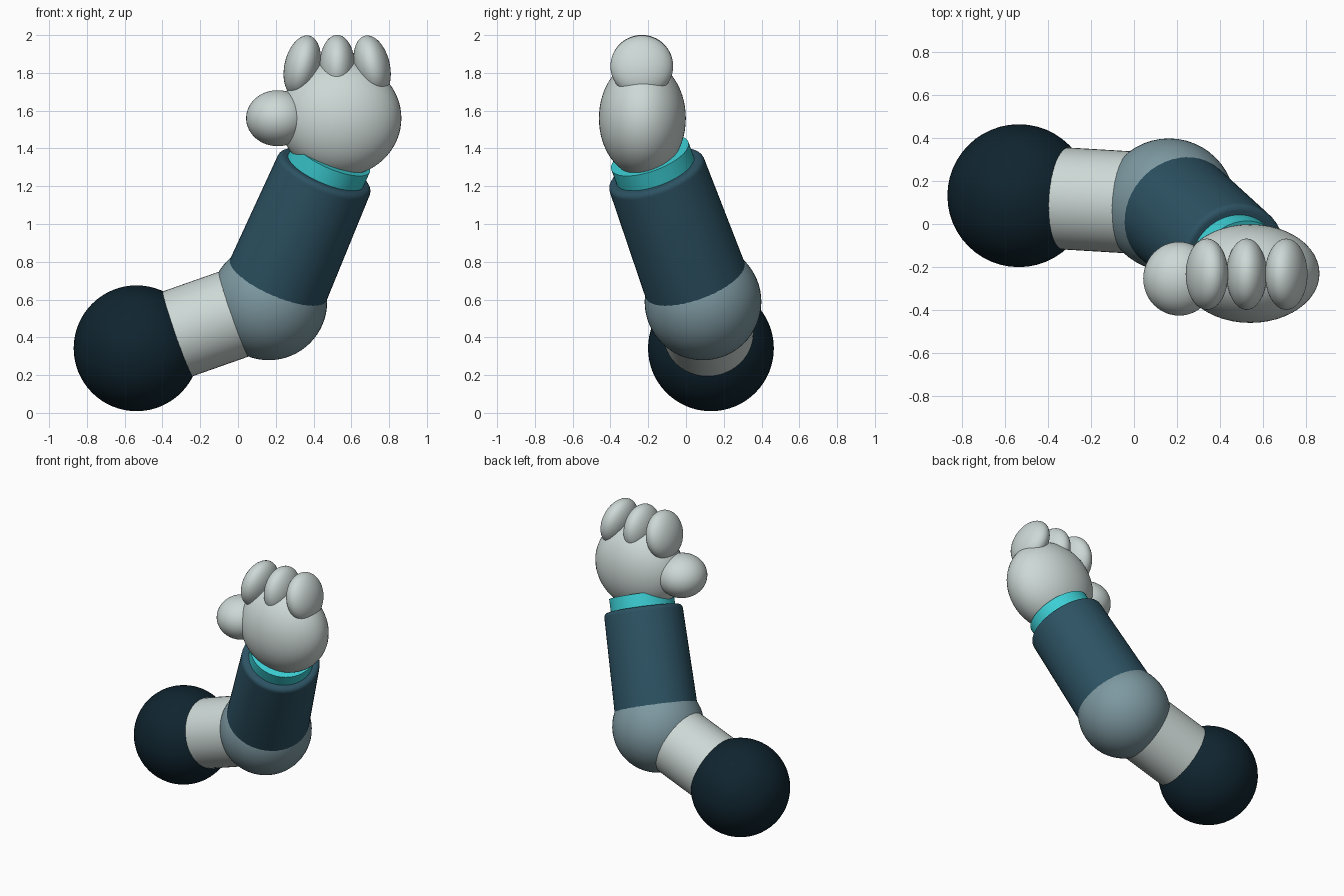
import bpy
import bmesh
import math
from mathutils import Vector

if "Cube" in bpy.data.objects:
    bpy.data.objects.remove(bpy.data.objects["Cube"])


def material(name, rgb):
    m = bpy.data.materials.new(name)
    m.diffuse_color = (*rgb, 1)
    m.use_nodes = True
    m.node_tree.nodes["Principled BSDF"].inputs["Base Color"].default_value = m.diffuse_color
    return m


NAVY = material("dark_navy", (0.005, 0.018, 0.029))
TEAL = material("slate_teal", (0.026, 0.085, 0.125))
GREY = material("blue_grey", (0.205, 0.315, 0.355))
PALE = material("pale_grey", (0.61, 0.69, 0.67))
CYAN = material("cyan", (0.045, 0.62, 0.66))


def ball(name, center, radii, mat, tilt=0):
    """Smooth ellipsoid, tilted about the front-back axis."""
    bpy.ops.mesh.primitive_uv_sphere_add(segments=48, ring_count=32, location=center)
    ob = bpy.context.object
    ob.name = name
    ob.scale = radii
    ob.rotation_euler.y = math.radians(tilt)
    ob.data.materials.append(mat)
    bpy.ops.object.shade_smooth()
    return ob


def lathe(name, start, end, profile, mat, sides=48):
    """Closed turned solid; profile is (radius, distance along the axis)."""
    start, end = Vector(start), Vector(end)
    bm = bmesh.new()
    rings = []
    for r, d in profile:
        rings.append([bm.verts.new((r * math.cos(2 * math.pi * i / sides),
                                    r * math.sin(2 * math.pi * i / sides), d))
                      for i in range(sides)])
    for a, b in zip(rings, rings[1:]):
        for i in range(sides):
            j = (i + 1) % sides
            bm.faces.new((a[i], a[j], b[j], b[i]))
    bm.faces.new(rings[0][::-1])
    bm.faces.new(rings[-1])
    mesh = bpy.data.meshes.new(name)
    bm.to_mesh(mesh)
    bm.free()
    mesh.materials.append(mat)
    ob = bpy.data.objects.new(name, mesh)
    bpy.context.collection.objects.link(ob)
    ob.location = start
    ob.rotation_euler = (end - start).to_track_quat('Z', 'Y').to_euler()
    bpy.ops.object.select_all(action='DESELECT')
    ob.select_set(True)
    bpy.context.view_layer.objects.active = ob
    bpy.ops.object.shade_smooth_by_angle(angle=math.radians(40))
    return ob


SHOULDER = (-0.537, 0.132, 0.342)
ELBOW = (0.163, 0.09, 0.588)
WRIST = (0.465, -0.163, 1.283)
upper_len = (Vector(ELBOW) - Vector(SHOULDER)).length
fore_len = (Vector(WRIST) - Vector(ELBOW)).length

# Arm joints
ball("shoulder", SHOULDER, (0.333,) * 3, NAVY)
ball("elbow", ELBOW, (0.309,) * 3, GREY)

# Arm segments
lathe("upper_arm", SHOULDER, ELBOW, [(0.238, 0), (0.238, upper_len)], PALE)
fore_profile = [(0.281, 0)]
for k in range(6):  # rounded rim at the wrist
    a = math.radians(18 * k)
    fore_profile.append((0.235 + 0.03 * math.cos(a), fore_len - 0.03 + 0.03 * math.sin(a)))
lathe("forearm", ELBOW, WRIST, fore_profile, TEAL)
lathe("wrist_cuff", ELBOW, WRIST, [(0.217, fore_len - 0.1), (0.217, fore_len + 0.09)], CYAN)

# Hand
ball("palm", (0.542, -0.231, 1.56), (0.323, 0.23, 0.308), PALE)
ball("thumb", (0.21, -0.255, 1.56), (0.167, 0.172, 0.148), PALE)
for i, name in enumerate(("inner_finger", "middle_finger", "outer_finger")):
    ball(name, (0.34 + 0.185 * i, -0.234, 1.835), (0.094, 0.166, 0.166), PALE, 13 * (1 - i))
